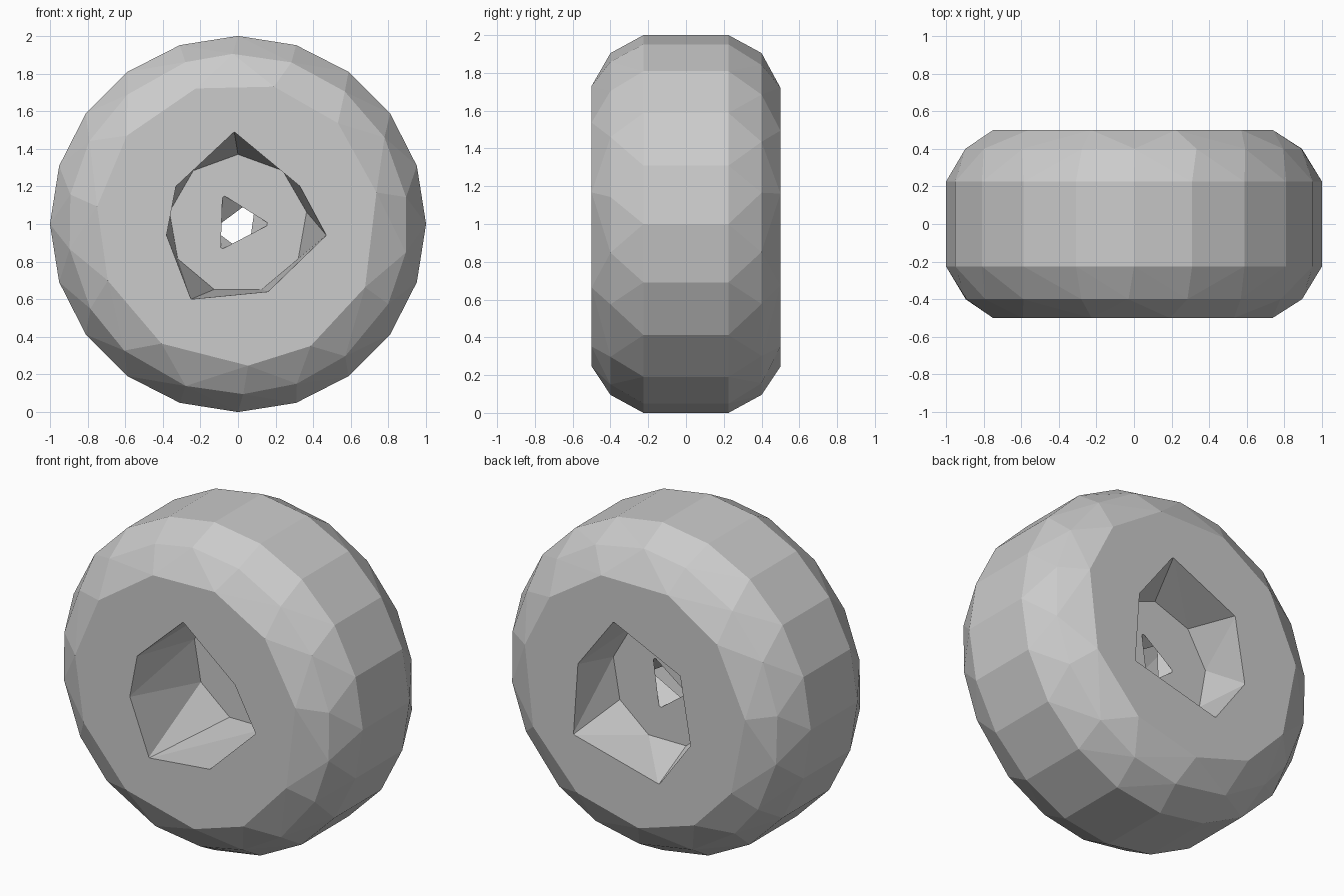
import bpy, bmesh, random
from math import sin, cos, tau, radians

if "Cube" in bpy.data.objects:
    bpy.data.objects.remove(bpy.data.objects["Cube"])

random.seed(4)
CENTRE_Z = 1.0


def ring(y, r, n, turn=0.0, jitter=0.0):
    """Points on a circle around the axle (y axis); turn is in steps."""
    pts = []
    for i in range(n):
        a = tau * (i + turn + random.uniform(-jitter, jitter)) / n
        pts.append((r * cos(a), y, r * sin(a)))
    return pts


def outline(y, xz):
    return [(x, y, z) for x, z in xz]


def hull(name, pts):
    """Flat-faced convex body around the points."""
    bm = bmesh.new()
    for x, y, z in pts:
        bm.verts.new((x, y, z + CENTRE_Z))
    bmesh.ops.convex_hull(bm, input=bm.verts)
    bmesh.ops.dissolve_limit(bm, angle_limit=radians(0.5),
                             verts=bm.verts, edges=bm.edges)
    bmesh.ops.recalc_face_normals(bm, faces=bm.faces)
    me = bpy.data.meshes.new(name)
    bm.to_mesh(me)
    bm.free()
    ob = bpy.data.objects.new(name, me)
    bpy.context.collection.objects.link(ob)
    return ob


# Tyre body: tread, staggered shoulders and flat side walls
body = []
for s in (-1, 1):
    body += ring(s * 0.225, 1.0, 20)
    body += ring(s * 0.40, 0.905, 18, 0.5, 0.12)
    body += ring(s * 0.50, 0.755, 11, 0.3, 0.12)
wheel = hull("wheel", body)

# Deep front recess, shallower back recess, axle hole between them
front = [(-.02, .49), (-.33, .20), (-.38, -.06), (-.25, -.40),
         (.16, -.36), (.47, -.06), (.33, .20)]
back = [(.14, .46), (.38, .14), (.41, -.30), (-.17, -.45),
        (-.38, -.16), (-.31, .25)]
front_recess = hull("front_recess_cutter",
                    outline(-0.51, front) + ring(0.10, 0.37, 9, 0.25))
back_recess = hull("back_recess_cutter",
                   outline(0.51, back) + ring(0.18, 0.37, 9, 0.25))
axle_hole = hull("axle_hole_cutter",
                 outline(0.095, [(-.08, .15), (.16, 0), (-.09, -.13)])
                 + outline(0.185, [(.09, .13), (-.125, -.03), (.05, -.16)]))

for cutter in (front_recess, back_recess, axle_hole):
    m = wheel.modifiers.new(cutter.name, 'BOOLEAN')
    m.operation = 'DIFFERENCE'
    m.solver = 'EXACT'
    m.object = cutter
    cutter.hide_render = True
    cutter.display_type = 'WIRE'
